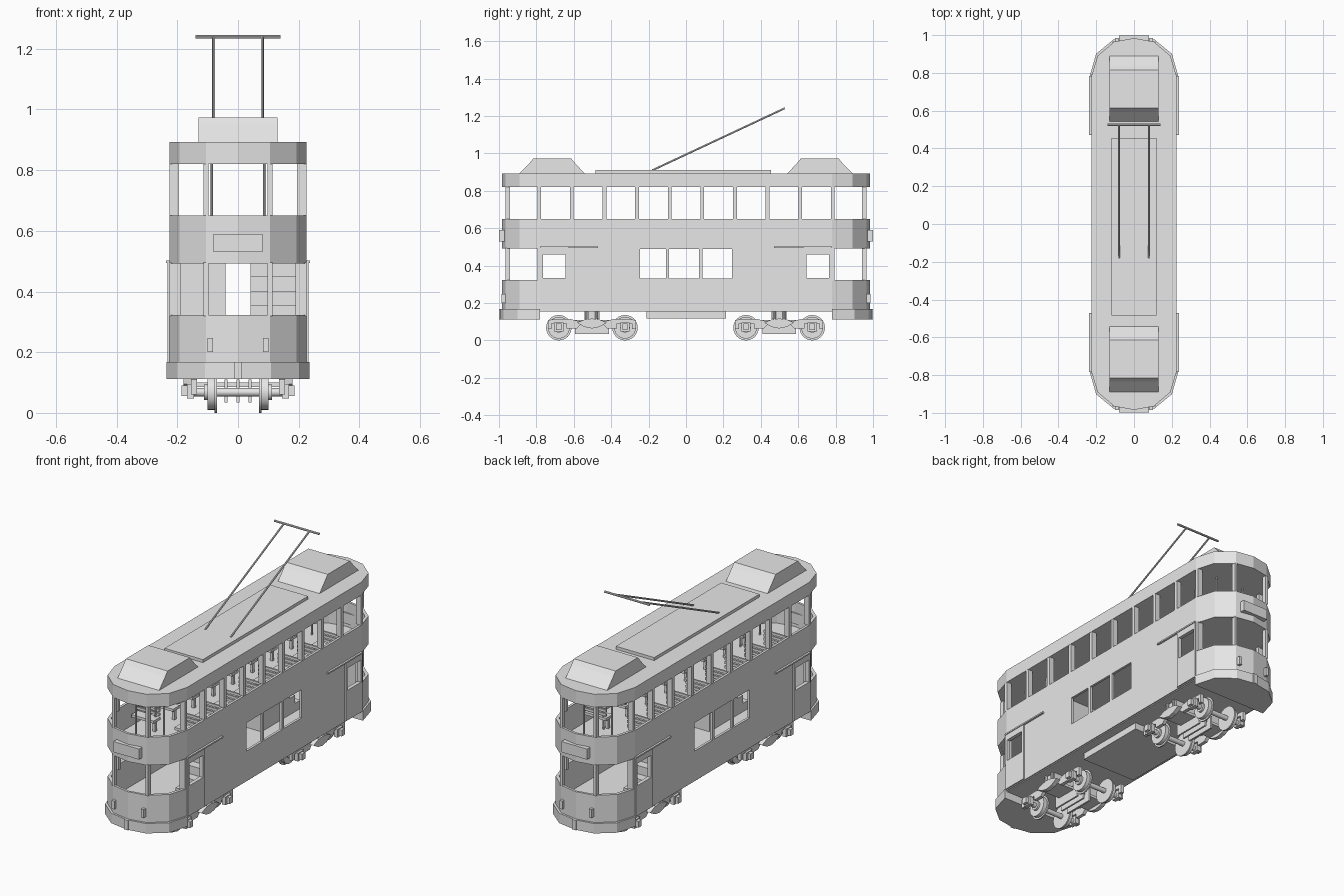
import bpy, bmesh, math
from mathutils import Vector

if "Cube" in bpy.data.objects:
    bpy.data.objects.remove(bpy.data.objects["Cube"], do_unlink=True)

grey = bpy.data.materials.new("plain grey")
grey.use_nodes = True
COL = (0.8, 0.8, 0.8, 1)
grey.diffuse_color = COL
grey.node_tree.nodes["Principled BSDF"].inputs["Base Color"].default_value = COL


def finish(name, bm):
    bmesh.ops.recalc_face_normals(bm, faces=bm.faces)
    me = bpy.data.meshes.new(name)
    bm.to_mesh(me)
    bm.free()
    me.materials.append(grey)
    ob = bpy.data.objects.new(name, me)
    bpy.context.collection.objects.link(ob)
    return ob


def extruded(name, loop, offset):
    """Closed loop of 3D points pushed along an offset."""
    bm = bmesh.new()
    face = bm.faces.new([bm.verts.new(p) for p in loop])
    new = bmesh.ops.extrude_face_region(bm, geom=[face])["geom"]
    bmesh.ops.translate(bm, vec=offset, verts=[v for v in new if isinstance(v, bmesh.types.BMVert)])
    return finish(name, bm)


def prism(name, pts, z0, z1):
    return extruded(name, [(x, y, z0) for x, y in pts], (0, 0, z1 - z0))


def side_prism(name, pts, x0, x1):
    return extruded(name, [(x0, y, z) for y, z in pts], (x1 - x0, 0, 0))


def box(name, x0, x1, y0, y1, z0, z1):
    return prism(name, [(x0, y0), (x1, y0), (x1, y1), (x0, y1)], z0, z1)


def rod(name, a, b, r, sides=12):
    a, b = Vector(a), Vector(b)
    bm = bmesh.new()
    bmesh.ops.create_cone(bm, cap_ends=True, segments=sides, radius1=r, radius2=r, depth=(b - a).length)
    ob = finish(name, bm)
    ob.location = (a + b) / 2
    ob.rotation_euler = (b - a).to_track_quat('Z', 'Y').to_euler()
    return ob


def smooth(ob):
    for p in ob.data.polygons:
        p.use_smooth = len(p.vertices) == 4


def side_wall(name, s, ys, zs, holes):
    """Flat wall made of cells, leaving out the window cells, then thickened."""
    bm = bmesh.new()
    grid = [[bm.verts.new((s * 0.219, y, z)) for z in zs] for y in ys]
    for i in range(len(ys) - 1):
        for j in range(len(zs) - 1):
            cy, cz = (ys[i] + ys[i + 1]) / 2, (zs[j] + zs[j + 1]) / 2
            if not any(a < cy < b and c < cz < d for a, b, c, d in holes):
                bm.faces.new((grid[i][j], grid[i + 1][j], grid[i + 1][j + 1], grid[i][j + 1]))
    ob = finish(name, bm)
    mod = ob.modifiers.new("thickness", 'SOLIDIFY')
    mod.thickness, mod.offset = 0.014, 0


# Plan of one rounded end, from one side round to the other
half = [(0.226, 0.78), (0.193, 0.89), (0.105, 0.965)]
END = half + [(0, 0.984)] + [(-x, y) for x, y in reversed(half)]
OUTLINE = END + [(-x, -y) for x, y in END]
INSET = [(x * 0.95, y * 0.985) for x, y in OUTLINE]

# Floors and roof
box("lower_floor", -0.22, 0.22, -0.78, 0.78, 0.155, 0.17)
prism("upper_floor", INSET, 0.495, 0.51)
prism("roof", OUTLINE, 0.82, 0.893)
box("roof_walkway", -0.12, 0.12, -0.485, 0.455, 0.893, 0.91)
box("underfloor_equipment_box", -0.17, 0.17, -0.21, 0.215, 0.118, 0.156)

# Side walls with three saloon windows and a door window at each end
holes = [(-0.246, -0.107, 0.33, 0.49), (-0.09, 0.07, 0.33, 0.49), (0.087, 0.246, 0.33, 0.49),
         (-0.765, -0.645, 0.335, 0.46), (0.645, 0.765, 0.335, 0.46)]
ys = sorted({-0.78, 0.78} | {v for h in holes for v in h[:2]})
zs = [0.16, 0.33, 0.335, 0.46, 0.49, 0.65]
post_ys = [-0.785 + i * 1.57 / 9 for i in range(10)]
for s, side in ((1, "left"), (-1, "right")):
    side_wall(side + "_side_wall", s, ys, zs, holes)
    for y in post_ys:
        box(side + "_upper_post", s * 0.195, s * 0.225, y - 0.01, y + 0.01, 0.65, 0.82)
    # Upper deck benches and grab poles
    for y in post_ys[1:-1]:
        box("upper_seat_base", s * 0.065, s * 0.205, y - 0.05, y + 0.01, 0.565, 0.58)
        for z in (0.59, 0.612, 0.634):
            box("upper_seat_slat", s * 0.065, s * 0.205, y + 0.0, y + 0.01, z, z + 0.014)
        box("upper_seat_leg", s * 0.07, s * 0.085, y - 0.03, y - 0.015, 0.51, 0.565)
    for y in (post_ys[0], post_ys[1], post_ys[-2], post_ys[-1]):
        rod("grab_pole", (s * 0.088, y, 0.51), (s * 0.088, y, 0.82), 0.005, 8)
    box("lower_bench", s * 0.13, s * 0.21, -0.25, 0.25, 0.24, 0.26)
    box("lower_bench_base", s * 0.16, s * 0.21, -0.25, 0.25, 0.17, 0.24)

# Both ends
for e, end in ((-1, "front"), (1, "back")):
    def ybox(name, x0, x1, y0, y1, z0, z1):
        return box(end + "_" + name, x0, x1, e * y0, e * y1, z0, z1)

    outer = [(x, e * y) for x, y in END]
    inner = [(x * 0.93, e * (y - 0.013 * (y > 0.8))) for x, y in reversed(END)]
    prism(end + "_dash_panel", outer + inner, 0.165, 0.322)
    prism(end + "_upper_band", outer + inner, 0.492, 0.65)
    prism(end + "_bumper", [(x * 1.04, e * (y + 0.011 * (y > 0.8))) for x, y in END], 0.112, 0.168)
    ybox("coupler_plate", -0.012, 0.012, 0.985, 0.999, 0.112, 0.168)
    ybox("destination_box", -0.08, 0.08, 0.96, 0.999, 0.53, 0.59)
    for s in (1, -1):
        ybox("marker_lamp", s * 0.083, s * 0.1, 0.96, 0.986, 0.2, 0.247)
        for z0, z1 in ((0.32, 0.495), (0.65, 0.82)):
            ybox("window_pillar", s * 0.098, s * 0.113, 0.94, 0.965, z0, z1)
        ybox("cab_post", s * 0.19, s * 0.226, 0.775, 0.795, 0.32, 0.495)
        # Sliding door frame and its rail
        for y0, y1, z0, z1 in ((0.63, 0.645, 0.165, 0.495), (0.765, 0.78, 0.165, 0.495),
                               (0.645, 0.765, 0.165, 0.335), (0.645, 0.765, 0.46, 0.495)):
            ybox("sliding_door", s * 0.224, s * 0.233, y0, y1, z0, z1)
        ybox("door_rail", s * 0.224, s * 0.237, 0.47, 0.78, 0.494, 0.502)
    # Staircase to the upper deck
    steps = [(e * 0.62, 0.17)]
    for i in range(7):
        y, z = 0.62 - i * 0.05, 0.17 + (i + 1) * 0.0465
        steps += [(e * y, z), (e * (y - 0.05), z)]
    steps.append((e * 0.27, 0.17))
    side_prism(end + "_staircase", steps, -e * 0.042, -e * 0.21)
    # Raised roof housing
    dome = [(0.893, 0.89), (0.835, 0.95), (0.815, 0.974), (0.615, 0.974), (0.595, 0.95), (0.54, 0.89)]
    side_prism(end + "_roof_housing", [(e * y, z) for y, z in dome], -0.13, 0.13)

# Trolley poles with a collector bar
for s in (1, -1):
    rod("trolley_pole", (s * 0.08, -0.18, 0.91), (s * 0.08, 0.525, 1.24), 0.005, 8)
rod("collector_bar", (-0.14, 0.525, 1.24), (0.14, 0.525, 1.24), 0.006, 8)

# Two bogies
for c in (-0.503, 0.498):
    box("bogie_bolster", -0.16, 0.16, c - 0.04, c + 0.04, 0.115, 0.156)
    box("bogie_cross_beam", -0.15, 0.15, c - 0.06, c + 0.06, 0.085, 0.1)
    for x in (-0.04, 0, 0.04):
        box("brake_hanger", x - 0.005, x + 0.005, c - 0.09, c + 0.09, 0.035, 0.11)
    for s in (1, -1):
        # Side frame arching over the axle boxes
        frame = [(-0.235, 0.06), (-0.235, 0.11), (-0.12, 0.115), (-0.08, 0.105), (0.08, 0.105),
                 (0.12, 0.115), (0.235, 0.11), (0.235, 0.06), (0.215, 0.06), (0.215, 0.09),
                 (0.135, 0.09), (0.135, 0.065), (0.08, 0.065), (0.06, 0.085), (-0.06, 0.085),
                 (-0.08, 0.065), (-0.135, 0.065), (-0.135, 0.09), (-0.215, 0.09), (-0.215, 0.06)]
        side_prism("bogie_side_frame", [(c + y, z) for y, z in frame], s * 0.135, s * 0.155)
        spring = [(-0.08, 0.095), (-0.04, 0.072), (0, 0.064), (0.04, 0.072), (0.08, 0.095),
                  (0.04, 0.112), (0, 0.117), (-0.04, 0.112)]
        side_prism("leaf_spring", [(c + y, z) for y, z in spring], s * 0.155, s * 0.18)
        for d in (-0.025, 0.025):
            rod("spring_bolt", (s * 0.165, c + d, 0.1), (s * 0.165, c + d, 0.156), 0.008, 8)
    for a in (-0.177, 0.177):
        y = c + a
        smooth(rod("axle", (-0.15, y, 0.068), (0.15, y, 0.068), 0.014))
        for s in (1, -1):
            smooth(rod("wheel_flange", (s * 0.07, y, 0.068), (s * 0.078, y, 0.068), 0.068, 24))
            smooth(rod("wheel_tread", (s * 0.078, y, 0.068), (s * 0.1, y, 0.068), 0.058, 24))
            smooth(rod("wheel_hub", (s * 0.1, y, 0.068), (s * 0.112, y, 0.068), 0.026, 16))
            box("axle_box", s * 0.145, s * 0.168, y - 0.025, y + 0.025, 0.048, 0.095)
            box("axle_box_cover", s * 0.165, s * 0.186, y - 0.014, y + 0.014, 0.055, 0.09)
